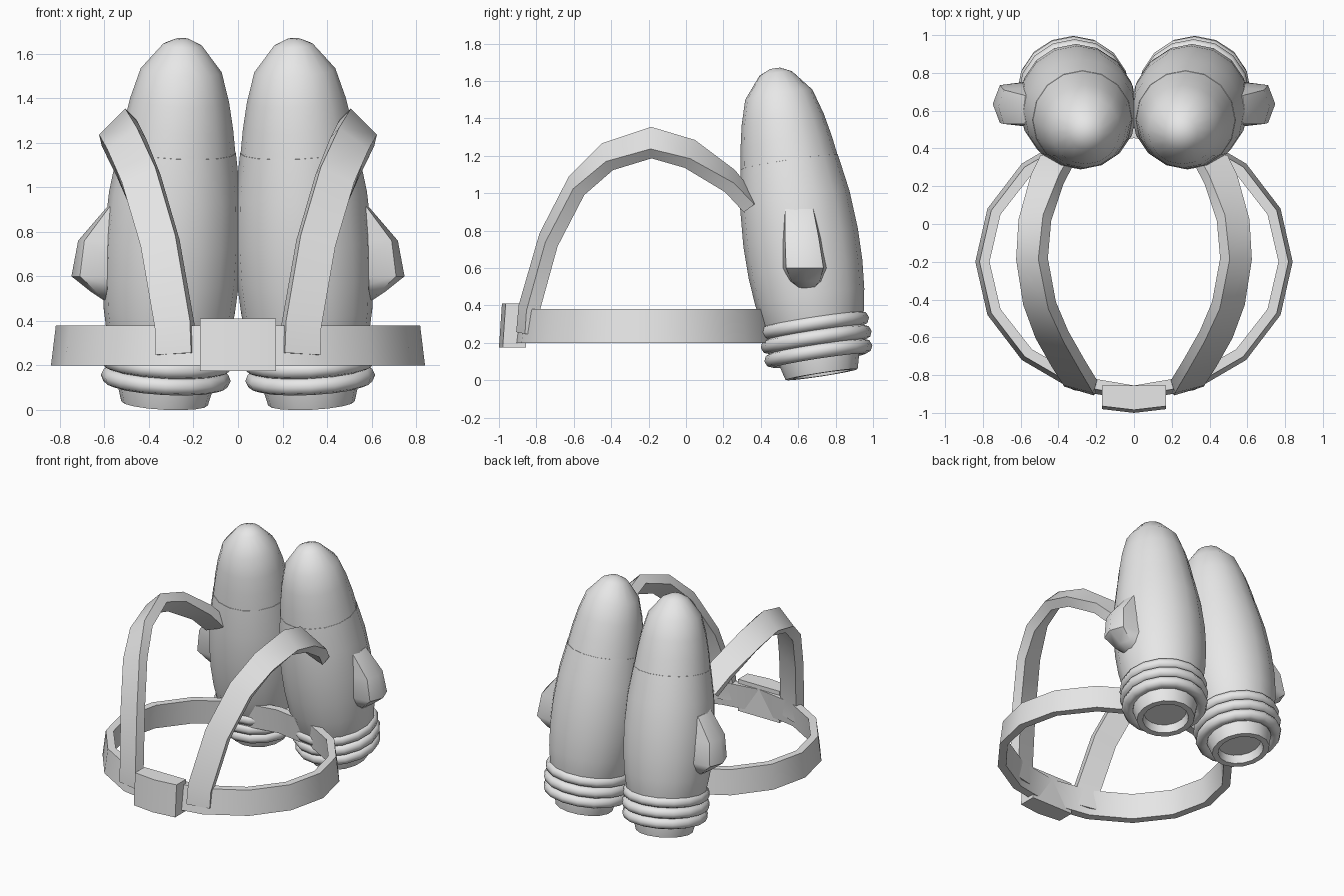
import bpy, bmesh, math
from mathutils import Vector, Matrix

cube = bpy.data.objects.get("Cube")
if cube:
    bpy.data.objects.remove(cube, do_unlink=True)

grey = bpy.data.materials.new("light_grey")
grey.use_nodes = True
grey.diffuse_color = (0.8, 0.8, 0.8, 1)
grey.node_tree.nodes["Principled BSDF"].inputs["Base Color"].default_value = (0.8, 0.8, 0.8, 1)


def loft(name, sections, loop=False, cap=True, mirror=False, matrix=None, angle=40):
    """Skin a list of closed cross-sections into one smooth-by-angle object."""
    bm = bmesh.new()
    rows = [[bm.verts.new(p) for p in sec] for sec in sections]
    n = len(rows[0])
    pairs = list(zip(rows, rows[1:]))
    if loop:
        pairs.append((rows[-1], rows[0]))
    for a, b in pairs:
        for i in range(n):
            j = (i + 1) % n
            bm.faces.new((a[i], a[j], b[j], b[i]))
    if cap and not loop:
        bm.faces.new(rows[0])
        bm.faces.new(rows[-1])
    if matrix:
        bm.transform(matrix)
    bmesh.ops.recalc_face_normals(bm, faces=bm.faces)
    mesh = bpy.data.meshes.new(name)
    bm.to_mesh(mesh)
    bm.free()
    mesh.materials.append(grey)
    ob = bpy.data.objects.new(name, mesh)
    bpy.context.collection.objects.link(ob)
    if mirror:
        mod = ob.modifiers.new("mirror", 'MIRROR')
        mod.use_mirror_merge = False
    bpy.ops.object.select_all(action='DESELECT')
    ob.select_set(True)
    bpy.context.view_layer.objects.active = ob
    bpy.ops.object.shade_smooth_by_angle(angle=math.radians(angle))
    return ob


def circle(r, z, n=16):
    return [(r * math.cos(2 * math.pi * i / n), r * math.sin(2 * math.pi * i / n), z)
            for i in range(n)]


# Tank axis: leans forward and slightly inward
axis = Vector((-0.05, -0.153, 1)).normalized()
tank_frame = Matrix.Translation((0.33, 0.725, 0.03)) @ \
    Vector((0, 0, 1)).rotation_difference(axis).to_matrix().to_4x4()


def turned(name, profile, **kw):
    return loft(name, [circle(r, s) for r, s in profile],
                mirror=True, matrix=tank_frame, **kw)


# Tanks and nose cones
turned("tank_body", [(0.24, 0.2), (0.272, 0.29), (0.295, 0.42), (0.308, 0.57),
                     (0.31, 0.74), (0.296, 0.95), (0.264, 1.15), (0.2, 1.16)])
turned("nose_cone", [(0.262, 1.15), (0.246, 1.26), (0.222, 1.38), (0.182, 1.515),
                     (0.088, 1.63), (0.03, 1.657)], angle=60)

# Hollow nozzles
turned("nozzle", [(0.22, 0.2), (0.216, 0.08), (0.195, 0.0), (0.155, 0.0), (0.145, 0.06)])

# Three rounded rings around each tank base
for k, (s, major) in enumerate([(0.265, 0.255), (0.19, 0.258), (0.115, 0.25)]):
    prof = [(major + 0.042 * math.cos(a), s + 0.04 * math.sin(a))
            for a in [math.tau * i / 8 for i in range(8)]]
    turned("base_ring_%d" % (k + 1), prof, loop=True, angle=60)

# Side fins: z, centre y, ridge x, corner x, half width outside, half width at tank
fin = []
for z, y, ridge, corner, ho, hb in [(0.49, 0.645, 0.60, 0.59, 0.035, 0.055),
                                    (0.53, 0.64, 0.66, 0.635, 0.075, 0.10),
                                    (0.60, 0.635, 0.748, 0.71, 0.10, 0.13),
                                    (0.76, 0.62, 0.718, 0.69, 0.09, 0.11),
                                    (0.915, 0.605, 0.585, 0.575, 0.075, 0.085)]:
    fin.append([(0.48, y - hb, z), (corner, y - ho, z), (ridge, y, z),
                (corner, y + ho, z), (0.48, y + hb, z)])
loft("side_fin", fin, mirror=True, angle=45)

# Oval belt
belt = []
for i in range(16):
    c, s = math.cos(math.tau * i / 16), math.sin(math.tau * i / 16)
    belt.append([(a * c, -0.2 + b * s, z) for a, b, z in
                 [(0.84, 0.735, 0.2), (0.818, 0.71, 0.38),
                  (0.765, 0.655, 0.38), (0.785, 0.675, 0.2)]])
loft("belt", belt, loop=True)

# Buckle: plate with a slightly peaked front that leans outward at the bottom
buckle = []
for z, lean in [(0.175, 0.0), (0.41, 0.016)]:
    buckle.append([(-0.17, -0.855, z), (-0.17, -0.98 + lean, z), (0, -1.0 + lean, z),
                   (0.17, -0.98 + lean, z), (0.17, -0.855, z)])
loft("buckle", buckle, angle=20)

# Shoulder straps: centre point and direction across the strap
path = [((0.28, -0.85, 0.25), (1, 0.3, 0)),
        ((0.285, -0.84, 0.38), (1, 0.3, 0)),
        ((0.35, -0.735, 0.75), (1, 0.25, -0.15)),
        ((0.435, -0.585, 1.04), (1, 0.15, -0.45)),
        ((0.50, -0.42, 1.195), (1, 0.08, -0.8)),
        ((0.54, -0.185, 1.27), (1, 0, -1)),
        ((0.525, 0.02, 1.21), (1, 0, -0.9)),
        ((0.46, 0.235, 1.065), (1, 0.1, -0.6)),
        ((0.41, 0.335, 0.95), (1, 0.1, -0.5))]
pts = [Vector(p) for p, _ in path]
strap = []
for i, (p, w) in enumerate(path):
    tangent = (pts[min(i + 1, len(pts) - 1)] - pts[max(i - 1, 0)]).normalized()
    w = Vector(w)
    w = (w - tangent * w.dot(tangent)).normalized()
    t = tangent.cross(w) * 0.036
    w = w * 0.083
    c = pts[i]
    strap.append([c + w + t, c - w + t, c - w - t, c + w - t])
loft("shoulder_strap", strap, mirror=True)
